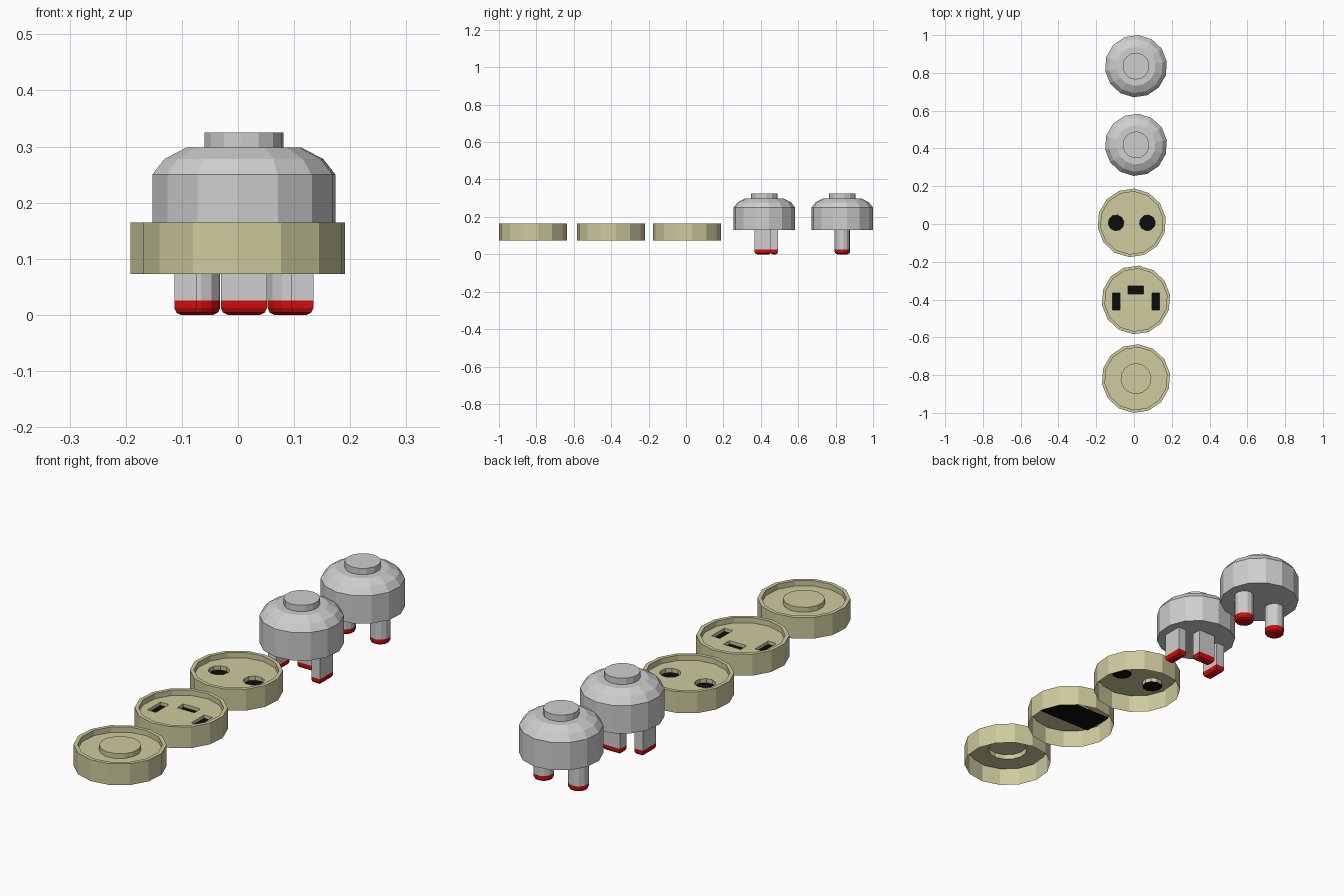
import bpy, bmesh, math

if "Cube" in bpy.data.objects:
    bpy.data.objects.remove(bpy.data.objects["Cube"], do_unlink=True)


def material(name, rgb):
    m = bpy.data.materials.new(name)
    m.use_nodes = True
    m.diffuse_color = (*rgb, 1)
    m.node_tree.nodes["Principled BSDF"].inputs["Base Color"].default_value = (*rgb, 1)
    return m


GREY = material("light_grey", (0.62, 0.62, 0.62))
CREAM = material("cream_yellow", (0.62, 0.60, 0.34))
RED = material("red", (0.62, 0.004, 0.004))
BLACK = material("black", (0.003, 0.004, 0.004))

SIDES = 14
PHASE = math.radians(8.6)


def circle(r, n=SIDES, cx=0, cy=0, phase=PHASE):
    return [(cx + r * math.cos(phase + math.tau * i / n),
             cy + r * math.sin(phase + math.tau * i / n)) for i in range(n)]


def rect(hx, hy, cx=0, cy=0):
    return [(cx + sx * hx, cy + sy * hy) for sx, sy in ((-1, -1), (1, -1), (1, 1), (-1, 1))]


def ring(bm, loop, z):
    return [bm.verts.new((x, y, z)) for x, y in loop]


def bridge(bm, a, b, mat=0):
    n = len(a)
    for i in range(n):
        j = (i + 1) % n
        bm.faces.new((a[i], b[i], b[j], a[j])).material_index = mat


def stack(bm, layers, top=True, bottom=True):
    """Skin a list of (outline, z, material of the band ending here)."""
    rings = [ring(bm, loop, z) for loop, z, _ in layers]
    for a, b, layer in zip(rings, rings[1:], layers[1:]):
        bridge(bm, a, b, layer[2])
    if top:
        bm.faces.new(rings[0]).material_index = layers[0][2]
    if bottom:
        bm.faces.new(rings[-1][::-1]).material_index = layers[-1][2]
    return rings


def finish(bm, name, mats, location):
    mesh = bpy.data.meshes.new(name)
    bm.to_mesh(mesh)
    bm.free()
    for m in mats:
        mesh.materials.append(m)
    ob = bpy.data.objects.new(name, mesh)
    ob.location = location
    bpy.context.scene.collection.objects.link(ob)
    return ob


def lathe(name, profile, mats, location, **caps):
    bm = bmesh.new()
    stack(bm, [(circle(r), z, 0) for r, z in profile], **caps)
    return finish(bm, name, mats, location)


def prong(name, outline, location):
    """Grey pin with a rounded red tip; outline(inset) gives its section."""
    bm = bmesh.new()
    stack(bm, [(outline(0), 0.135, 0), (outline(0), 0.026, 0), (outline(0), 0.012, 1),
               (outline(0.004), 0.004, 1), (outline(0.012), 0, 1)])
    return finish(bm, name, [GREY, RED], location)


# Pin layouts, shared by plugs and sockets
ROUND_PINS = {"left": 0.083, "right": -0.083}
FLAT_PINS = {"left": (0.02, 0.044, 0.104, -0.008),
             "right": (0.02, 0.044, -0.104, -0.008),
             "middle": (0.041, 0.021, 0, 0.052)}


# Plugs: domed body, top knob and pins
def plug_body(prefix, loc):
    lathe(prefix + "_body", [(0.104, 0.298), (0.143, 0.278), (0.165, 0.25), (0.165, 0.13)],
          [GREY], loc)
    lathe(prefix + "_knob", [(0.071, 0.325), (0.071, 0.297)], [GREY], loc)


loc = (0.0105, 0.8355, 0)
plug_body("round_pin_plug", loc)
for side, x in ROUND_PINS.items():
    prong("round_pin_" + side, lambda d, x=x: circle(0.041 - d, 12, x), loc)

loc = (0.0105, 0.419, 0)
plug_body("flat_pin_plug", loc)
for side, (hx, hy, cx, cy) in FLAT_PINS.items():
    prong("flat_pin_" + side,
          lambda d, hx=hx, hy=hy, cx=cx, cy=cy: rect(hx - d, hy - d, cx, cy), loc)

# Sockets: thin open shell with a recessed floor
FLOOR = 0.142
SHELL = [(0.166, FLOOR), (0.166, 0.165), (0.182, 0.165), (0.182, 0.073)]


def socket(name, holes, depth, black_ends, loc):
    bm = bmesh.new()
    rim = stack(bm, [(circle(r), z, 0) for r, z in SHELL], top=False, bottom=False)[0]
    loops = [ring(bm, h, FLOOR) for h in holes]
    edges = []
    for lp in [rim] + loops:
        for a, b in zip(lp, lp[1:] + lp[:1]):
            edges.append(bm.edges.get((a, b)) or bm.edges.new((a, b)))
    bmesh.ops.triangle_fill(bm, edges=edges, use_beauty=True, normal=(0, 0, 1))
    # hole walls and their dark ends
    for h, lp in zip(holes, loops):
        low = ring(bm, h, FLOOR - depth)
        bridge(bm, lp[::-1], low[::-1])
        if black_ends:
            bm.faces.new(low).material_index = 1
    return finish(bm, name, [CREAM, BLACK], loc)


socket("round_hole_socket", [circle(0.042, 10, x) for x in ROUND_PINS.values()],
       0.018, True, (-0.012, 0.006, 0))

loc = (0.0105, -0.402, 0)
socket("flat_slot_socket", [rect(*p) for p in FLAT_PINS.values()], 0.014, False, loc)
bm = bmesh.new()
bm.faces.new(ring(bm, rect(0.14, 0.07, 0, 0.012), FLOOR - 0.014))
finish(bm, "slot_backing", [BLACK], loc)

# Blank cover with a raised central button
lathe("blank_cover", [(0.082, 0.163), (0.082, FLOOR)] + SHELL, [CREAM],
      (0.0105, -0.8185, 0), bottom=False)
